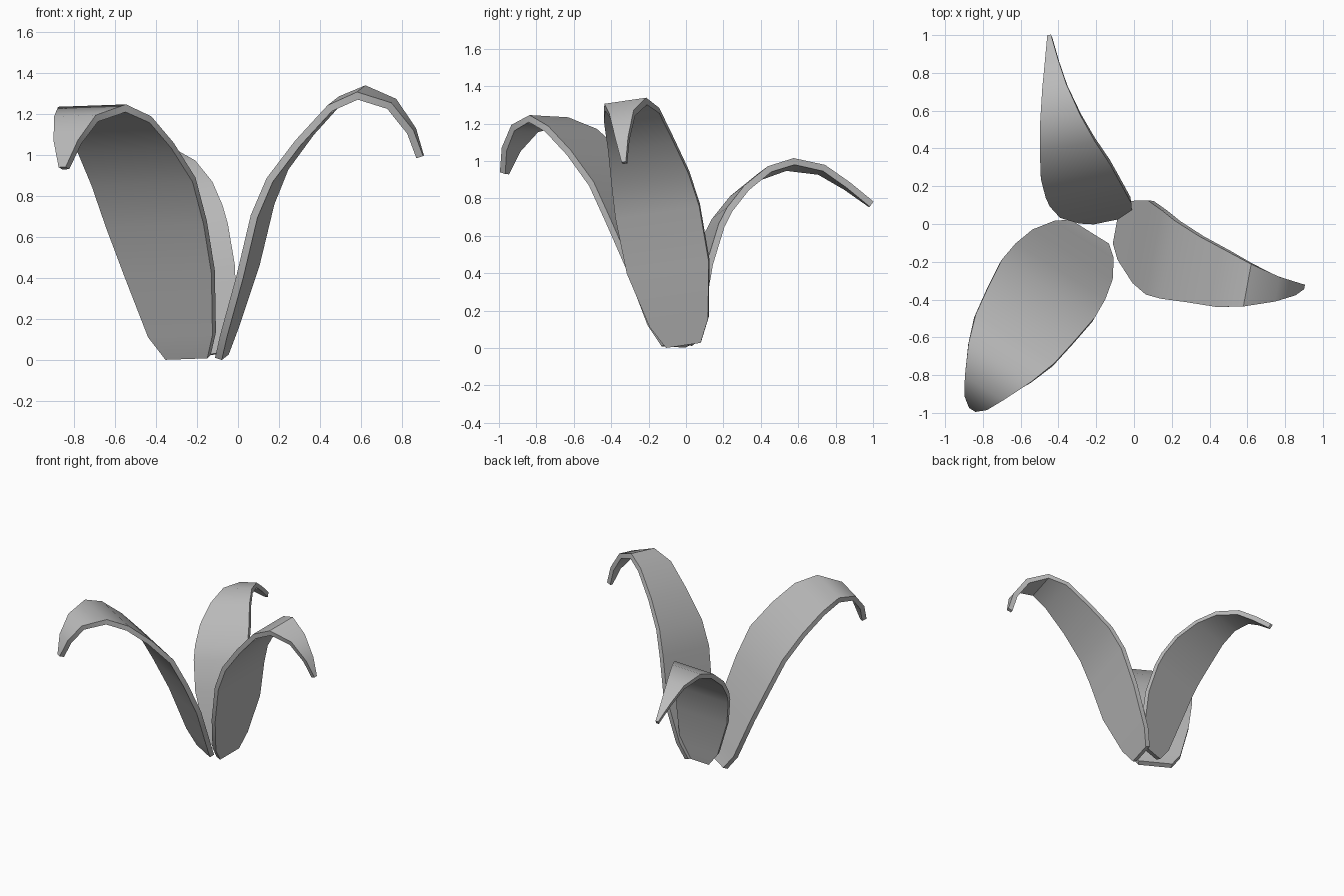
import bpy
import math
from mathutils import Vector

if "Cube" in bpy.data.objects:
    bpy.data.objects.remove(bpy.data.objects["Cube"], do_unlink=True)

THICKNESS = 0.035

# Single flat colour shared by all leaves
leaf_grey = bpy.data.materials.new("leaf_grey")
leaf_grey.use_nodes = True
colour = (0.5, 0.5, 0.5, 1)
leaf_grey.diffuse_color = colour
leaf_grey.node_tree.nodes["Principled BSDF"].inputs["Base Color"].default_value = colour


def make_leaf(name, base, across, stations):
    """Sweep a straight cross-section along an arching midrib.

    base: middle of the leaf foot; across: direction of the leaf width.
    stations: (distance outward, height, half width) along the midrib.
    """
    base = Vector(base)
    across = Vector(across).normalized()
    outward = across.cross(Vector((0, 0, 1))).normalized()
    upward = outward.cross(across)

    verts = []
    for out, height, half in stations:
        middle = base + outward * out + upward * height
        verts += [middle - across * half, middle + across * half]
    faces = [(i, i + 2, i + 3, i + 1) for i in range(0, len(verts) - 2, 2)]

    mesh = bpy.data.meshes.new(name)
    mesh.from_pydata(verts, [], faces)
    mesh.materials.append(leaf_grey)
    leaf = bpy.data.objects.new(name, mesh)
    bpy.context.collection.objects.link(leaf)

    # Give the sheet its thickness on the underside
    solid = leaf.modifiers.new("thickness", "SOLIDIFY")
    solid.thickness = THICKNESS
    solid.offset = -1
    solid.use_even_offset = True

    bpy.ops.object.select_all(action="DESELECT")
    leaf.select_set(True)
    bpy.context.view_layer.objects.active = leaf
    bpy.ops.object.modifier_apply(modifier=solid.name)
    bpy.ops.object.shade_smooth_by_angle(angle=math.radians(40))
    return leaf


# Tall narrow leaf on the left side
make_leaf("left_leaf", (-.095, -.01, .025), (.178, .97, .14), [
    (0, 0, .095), (.04, .12, .16), (.14, .42, .225), (.22, .72, .23),
    (.3, .9, .212), (.44, 1.08, .18), (.6, 1.25, .152), (.74, 1.31, .115),
    (.9, 1.25, .067), (1, 1.11, .035), (1.04, .98, .012)])

# Broad leaf at the front right
make_leaf("front_right_leaf", (-.235, -.04, .02), (.85, -.53, .03), [
    (0, 0, .12), (.05, .11, .185), (.15, .41, .25), (.26, .65, .28),
    (.37, .86, .29), (.53, 1.03, .27), (.69, 1.16, .245), (.84, 1.22, .195),
    (1, 1.17, .12), (1.09, 1.05, .07), (1.13, .92, .02)])

# Short, flatter leaf at the back
make_leaf("back_leaf", (-.13, .015, .03), (-.97, -.2, -.15), [
    (0, 0, .085), (.02, .11, .145), (.07, .4, .195), (.14, .61, .205),
    (.19, .7, .203), (.29, .82, .19), (.43, .93, .15), (.58, .98, .11),
    (.76, .95, .065), (.9, .86, .035), (1.03, .76, .01)])
